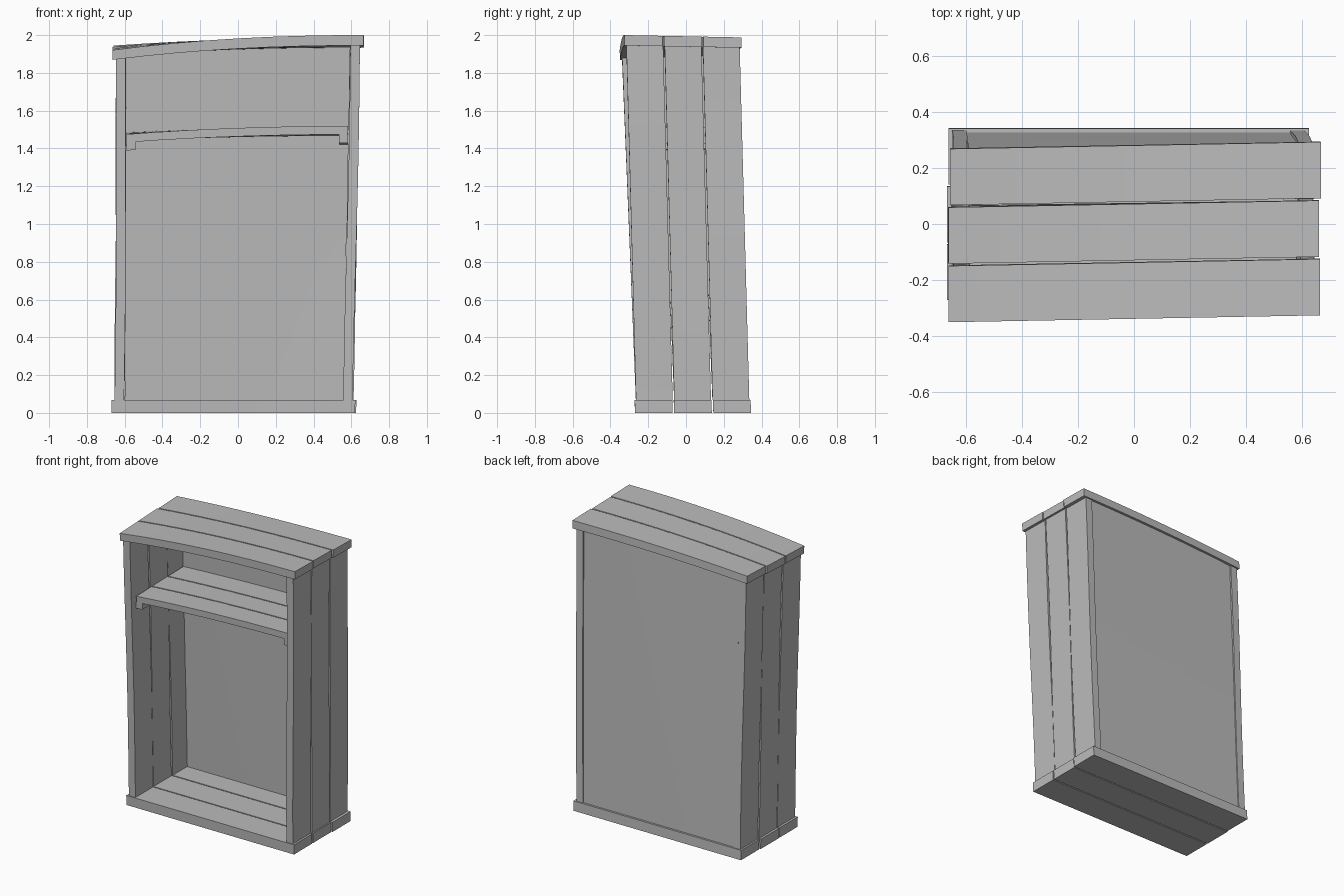
import bpy, bmesh, math, random
from mathutils import Vector

random.seed(4)
cube = bpy.data.objects.get("Cube")
if cube:
    bpy.data.objects.remove(cube, do_unlink=True)

wood = bpy.data.materials.new("plain grey")
wood.use_nodes = True
GREY = (0.5, 0.5, 0.5, 1)
wood.diffuse_color = GREY
wood.node_tree.nodes["Principled BSDF"].inputs["Base Color"].default_value = GREY


def warp(p):
    """Lean the whole cabinet forward, flare it upward and sag its left-hand top."""
    x, y, z = p
    depth = (y + 0.3) / 0.6
    sag = (0.08 - 0.035 * depth) * max(0, (0.66 - x) / 1.32) ** 2.2
    h = z / 2
    return Vector((x * (1 + 0.012 * z) - 0.022 + 0.012 * z,
                   y + 0.037 - 0.033 * z + 0.0095 * x * z,
                   z - sag * h ** 1.5 - 0.012 * depth * h))


def board(name, lo, hi, wobble_axis=None):
    """A cut-up box between two corners, bent by the cabinet's warp."""
    lo, hi = Vector(lo), Vector(hi)
    size = hi - lo
    bm = bmesh.new()
    bmesh.ops.create_cube(bm, size=1)
    for v in bm.verts:
        v.co = Vector(c * s for c, s in zip(v.co, size)) + (lo + hi) / 2
    for axis in range(3):
        steps = int(size[axis] / 0.15)
        normal = Vector((0, 0, 0))
        normal[axis] = 1
        for i in range(1, steps):
            cut = lo.copy()
            cut[axis] += size[axis] * i / steps
            bmesh.ops.bisect_plane(bm, geom=bm.verts[:] + bm.edges[:] + bm.faces[:],
                                   plane_co=cut, plane_no=normal)
    phase = random.uniform(0, 6)
    for v in bm.verts:
        if wobble_axis is not None:
            v.co[wobble_axis] += 0.003 * math.sin(3 * (v.co.x + v.co.z) + phase)
        v.co = warp(v.co)
    bmesh.ops.recalc_face_normals(bm, faces=bm.faces[:])
    mesh = bpy.data.meshes.new(name)
    bm.to_mesh(mesh)
    bm.free()
    mesh.materials.append(wood)
    obj = bpy.data.objects.new(name, mesh)
    bpy.context.collection.objects.link(obj)
    bpy.ops.object.select_all(action='DESELECT')
    obj.select_set(True)
    bpy.context.view_layer.objects.active = obj
    bpy.ops.object.shade_smooth_by_angle(angle=math.radians(30))


def planks(name, x, y, z, wobble_axis=None, gap=0.008, jitter=0.0):
    """Three boards side by side across the depth."""
    step = (y[1] - y[0] + gap) / 3
    for i in range(3):
        start = y[0] + i * step
        a, b = (random.uniform(-jitter, jitter) for _ in range(2))
        board(f"{name}_{i + 1}", (x[0] + a, start, z[0]),
              (x[1] + b, start + step - gap, z[1]), wobble_axis)


# Base and top
planks("base_board", (-0.645, 0.645), (-0.307, 0.307), (0, 0.068), jitter=0.004)
planks("top_board", (-0.648, 0.648), (-0.31, 0.31), (1.945, 2.0), jitter=0.004)

# Sides
for label, sign in (("left", 1), ("right", -1)):
    planks(f"{label}_side_board", sorted((sign * 0.58, sign * 0.63)),
           (-0.3, 0.3), (0.068, 1.945), wobble_axis=0)

# Back panel
board("back_panel", (-0.578, 0.265, 0.068), (0.578, 0.293, 1.945))

# Shelf on its two battens
planks("shelf_board", (-0.575, 0.575), (-0.255, 0.262), (1.475, 1.52))
for label, sign in (("left", 1), ("right", -1)):
    x0, x1 = sorted((sign * 0.53, sign * 0.577))
    board(f"{label}_shelf_batten", (x0, -0.255, 1.43), (x1, 0.262, 1.475))
